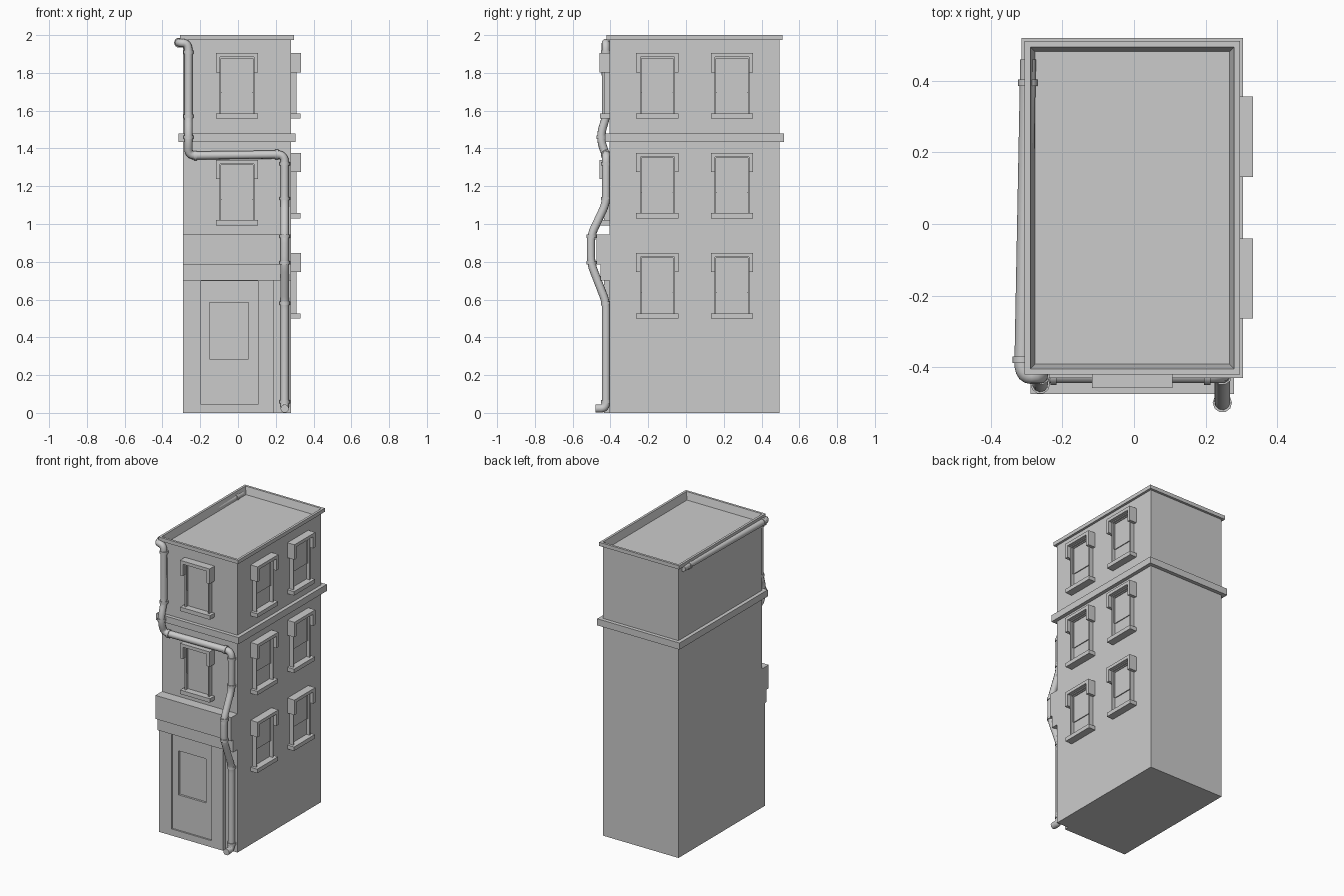
import bpy
import bmesh
from math import pi
from mathutils import Vector

cube = bpy.data.objects.get("Cube")
if cube:
    bpy.data.objects.remove(cube, do_unlink=True)

grey = bpy.data.materials.new("plain grey")
grey.use_nodes = True
grey.diffuse_color = (0.6, 0.6, 0.6, 1)
grey.node_tree.nodes["Principled BSDF"].inputs["Base Color"].default_value = grey.diffuse_color

LEFT, RIGHT, FRONT, BACK = -0.29, 0.28, -0.405, 0.495


def add_object(name, bm):
    bmesh.ops.recalc_face_normals(bm, faces=bm.faces)
    mesh = bpy.data.meshes.new(name)
    bm.to_mesh(mesh)
    bm.free()
    mesh.materials.append(grey)
    obj = bpy.data.objects.new(name, mesh)
    bpy.context.collection.objects.link(obj)
    return obj


def prism(name, outline, y0, y1):
    """Extrude an (x, z) outline from depth y0 to y1."""
    bm = bmesh.new()
    face = bm.faces.new([bm.verts.new((x, y0, z)) for x, z in outline])
    new = bmesh.ops.extrude_face_region(bm, geom=[face])["geom"]
    moved = [v for v in new if isinstance(v, bmesh.types.BMVert)]
    bmesh.ops.translate(bm, verts=moved, vec=(0, y1 - y0, 0))
    return add_object(name, bm)


def box(name, x0, x1, y0, y1, z0, z1):
    return prism(name, [(x0, z0), (x1, z0), (x1, z1), (x0, z1)], y0, y1)


def rings(name, steps):
    """Stack rectangles offset from the wall line, closed at both ends."""
    bm = bmesh.new()
    loops = []
    for out, z in steps:
        corners = [(LEFT - out, FRONT - out), (RIGHT + out, FRONT - out),
                   (RIGHT + out, BACK + out), (LEFT - out, BACK + out)]
        loops.append([bm.verts.new((x, y, z)) for x, y in corners])
    for a, b in zip(loops, loops[1:]):
        for i in range(4):
            j = (i + 1) % 4
            bm.faces.new((a[i], a[j], b[j], b[i]))
    bm.faces.new(loops[0])
    bm.faces.new(loops[-1])
    return add_object(name, bm)


# Walls with the hollow, lipped roof
rings("building_walls", [(0, 0), (0, 1.975), (0.016, 1.975), (0.016, 2),
                         (0, 2), (-0.013, 1.95)])
rings("storey_band", [(0.025, 1.435), (0.025, 1.48)])

# Shop front
box("sign_board", LEFT, RIGHT, -0.475, -0.4, 0.785, 0.945)
box("sign_base", LEFT, RIGHT, -0.453, -0.4, 0.70, 0.785)
panel = box("door_panel", LEFT, 0.19, -0.435, -0.4, 0, 0.70)
for cutter in (box("door_cutter", -0.195, 0.105, -0.5, -0.424, 0.045, 0.6995),
               box("door_glass_cutter", -0.15, 0.055, -0.5, -0.410, 0.285, 0.585)):
    mod = panel.modifiers.new("recess", 'BOOLEAN')
    mod.operation = 'DIFFERENCE'
    mod.object = cutter
    mod.solver = 'EXACT'
    bpy.context.view_layer.objects.active = panel
    bpy.ops.object.modifier_apply(modifier=mod.name)
    bpy.data.objects.remove(cutter, do_unlink=True)


# Sash windows
def arch(outer, inner, low, under, top):
    """Upside-down U outline."""
    return [(-outer, low), (-outer, top), (outer, top), (outer, low),
            (inner, low), (inner, under), (-inner, under), (-inner, low)]


def window(name, location, turn):
    parts = [
        prism(name + "_hood", arch(0.112, 0.09, 0.245, 0.325, 0.347), -0.053, 0.005),
        prism(name + "_frame", arch(0.092, 0.084, 0.02, 0.319, 0.327), -0.03, 0.005),
        box(name + "_sill", -0.112, 0.112, -0.05, 0.005, 0, 0.027),
        prism(name + "_upper_sash", arch(0.085, 0.078, 0.137, 0.313, 0.32), -0.018, 0.005),
        box(name + "_upper_glass", -0.08, 0.08, -0.012, 0.005, 0.135, 0.316),
        box(name + "_lower_glass", -0.085, 0.085, -0.006, 0.005, 0.02, 0.137),
    ]
    for part in parts:
        part.location = location
        part.rotation_euler.z = turn


window("front_top_window", (-0.005, FRONT, 1.558), 0)
window("front_middle_window", (-0.005, FRONT, 0.993), 0)
for floor, z in (("low", 0.50), ("middle", 1.03), ("top", 1.558)):
    for side, y in (("fore", -0.152), ("rear", 0.244)):
        window(f"side_{floor}_{side}_window", (RIGHT, y, z), pi / 2)


# Drain pipe
def rounded(points, radius, steps=5):
    """Replace each inner corner with a short curve."""
    pts = [Vector(p) for p in points]
    path = [pts[0]]
    for a, b, c in zip(pts, pts[1:], pts[2:]):
        start = b + (a - b).normalized() * min(radius, (a - b).length * 0.48)
        end = b + (c - b).normalized() * min(radius, (c - b).length * 0.48)
        for i in range(steps + 1):
            t = i / steps
            path.append(start * (1 - t) ** 2 + b * 2 * t * (1 - t) + end * t * t)
    return path + [pts[-1]]


def tube(name, path, radius):
    curve = bpy.data.curves.new(name, 'CURVE')
    curve.dimensions = '3D'
    curve.bevel_depth = radius
    curve.bevel_resolution = 3
    curve.use_fill_caps = True
    spline = curve.splines.new('POLY')
    spline.points.add(len(path) - 1)
    for point, co in zip(spline.points, path):
        point.co = (*co, 1)
    curve.materials.append(grey)
    obj = bpy.data.objects.new(name, curve)
    bpy.context.collection.objects.link(obj)
    bpy.ops.object.select_all(action='DESELECT')
    obj.select_set(True)
    bpy.context.view_layer.objects.active = obj
    bpy.ops.object.convert(target='MESH')
    bpy.ops.object.shade_smooth_by_angle(angle=0.7)


PX, QX, PY = -0.262, 0.247, -0.423
route = [(-0.296, 0.46, 1.96), (-0.313, -0.425, 1.96), (PX, -0.425, 1.955),
         (PX, PY, 1.565), (PX, -0.448, 1.49), (PX, -0.448, 1.43),
         (PX, PY, 1.362), (QX, PY, 1.368), (QX, PY, 1.11), (QX, -0.503, 0.94),
         (QX, -0.503, 0.79), (QX, PY, 0.585), (QX, PY, 0.023), (QX, -0.48, 0.023)]
tube("drain_pipe", rounded(route, 0.04), 0.022)

# Pipe collars: centre and direction
collars = [((-0.297, 0.395, 1.96), (0, 1, 0)), ((-0.312, -0.38, 1.96), (0, 1, 0)),
           ((-0.225, PY, 1.362), (1, 0, 0)), ((0.205, PY, 1.368), (1, 0, 0)),
           ((PX, -0.448, 1.46), (0, 0, 1))]
collars += [((PX, PY, z), (0, 0, 1)) for z in (1.91, 1.57)]
collars += [((QX, PY, z), (0, 0, 1)) for z in (1.32, 1.135, 0.58, 0.06)]
collars += [((QX, -0.5, z), (0, 0, 1)) for z in (0.935, 0.795)]
for centre, direction in collars:
    half = Vector(direction) * 0.009
    tube("pipe_collar", [Vector(centre) - half, Vector(centre) + half], 0.027)
